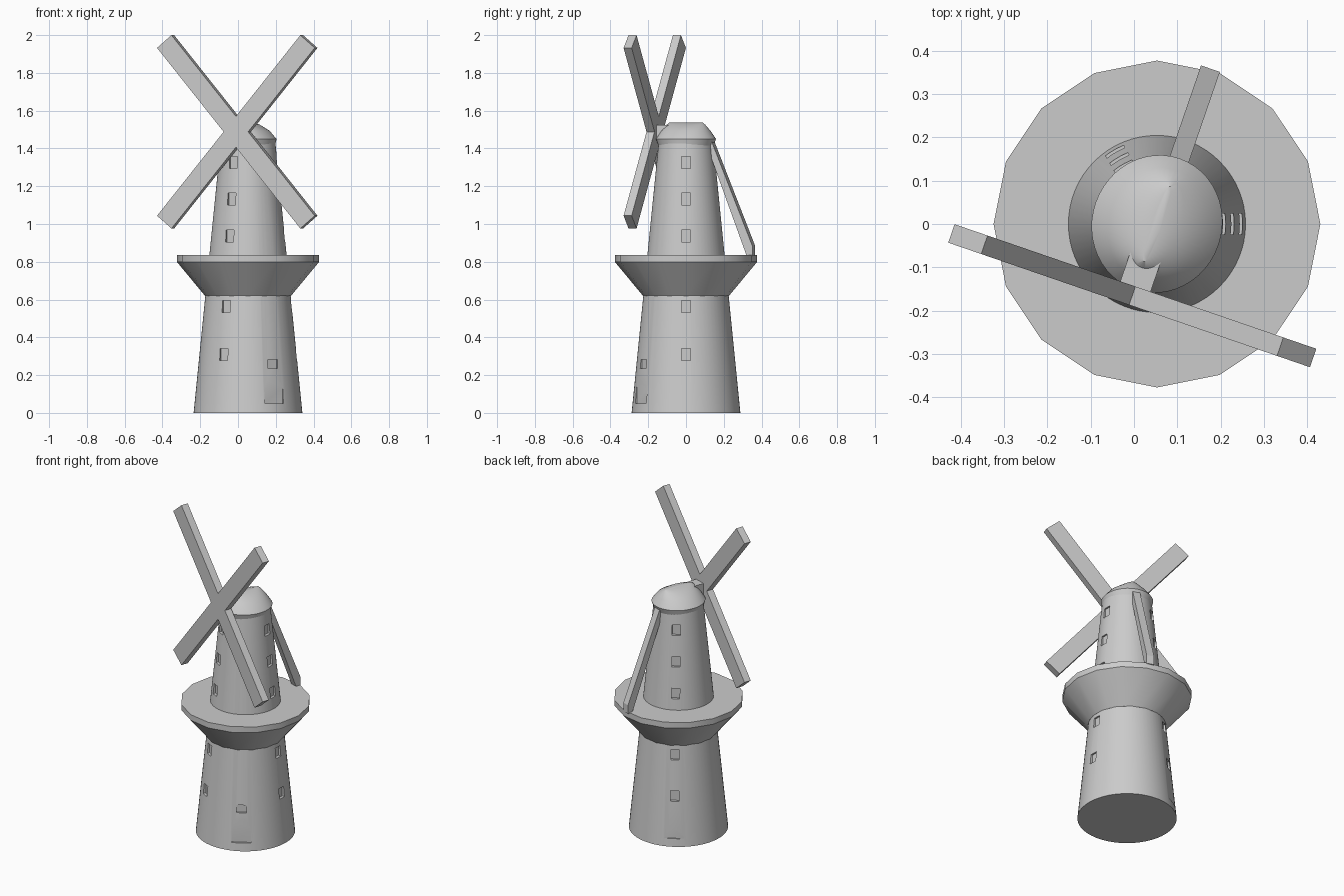
import bpy, bmesh
from math import sin, cos, pi, radians
from mathutils import Matrix, Vector

if "Cube" in bpy.data.objects:
    bpy.data.objects.remove(bpy.data.objects["Cube"])

CX = 0.053                                   # tower axis
YAW = radians(-19)                           # heading of cap and sails
AXIS = Matrix.Translation((CX, 0, 0))
HEAD = AXIS @ Matrix.Rotation(YAW, 4, 'Z')


def tower_r(z):
    return 0.288 - 0.1 * z


def make(name, bm, mat, smooth=None):
    bmesh.ops.recalc_face_normals(bm, faces=bm.faces)
    me = bpy.data.meshes.new(name)
    bm.to_mesh(me)
    bm.free()
    me.transform(mat)
    ob = bpy.data.objects.new(name, me)
    bpy.context.collection.objects.link(ob)
    if smooth:
        shade(ob, smooth)
    return ob


def shade(ob, angle):
    bpy.ops.object.select_all(action='DESELECT')
    ob.select_set(True)
    bpy.context.view_layer.objects.active = ob
    bpy.ops.object.shade_smooth_by_angle(angle=radians(angle))


def loft(rings, n):
    # rings of (x radius, y radius, z), capped at both ends
    bm = bmesh.new()
    loops = [[bm.verts.new((a * cos(2 * pi * i / n), b * sin(2 * pi * i / n), z))
              for i in range(n)] for a, b, z in rings]
    for lo, hi in zip(loops, loops[1:]):
        for i in range(n):
            j = (i + 1) % n
            bm.faces.new((lo[i], lo[j], hi[j], hi[i]))
    bm.faces.new(loops[0])
    bm.faces.new(loops[-1])
    return bm


def prism(points, thickness):
    # outline extruded symmetrically along its normal
    bm = bmesh.new()
    pts = [Vector(p) for p in points]
    off = Vector(thickness) / 2
    f = bm.faces.new([bm.verts.new(p - off) for p in pts])
    g = bmesh.ops.extrude_face_region(bm, geom=[f])['geom']
    bmesh.ops.translate(bm, vec=off * 2,
                        verts=[v for v in g if isinstance(v, bmesh.types.BMVert)])
    return bm


def add_box(bm, lo, hi, mat=Matrix()):
    lo, hi = Vector(lo), Vector(hi)
    size = hi - lo
    m = mat @ Matrix.Translation((lo + hi) / 2) @ Matrix.Diagonal((*size, 1))
    bmesh.ops.create_cube(bm, size=1, matrix=m)


# tapered tower
tower = make("tower", loft([(tower_r(z), tower_r(z), z) for z in (0, 1.43)], 64), AXIS)

# window and door recesses
cut = bmesh.new()
for deg in (0, 120, 240):
    turn = Matrix.Rotation(radians(deg), 4, 'Z')
    for z in (0.31, 0.563, 0.937, 1.132, 1.325):
        d = tower_r(z) - 0.014
        add_box(cut, (d, -0.024, z - 0.032), (d + 0.06, 0.024, z + 0.032), turn)
for deg, d in ((-60, 0.268), (120, 0.276)):
    add_box(cut, (d, -0.057, 0.05), (d + 0.06, 0.057, 0.215),
            Matrix.Rotation(radians(deg), 4, 'Z'))
add_box(cut, (0.251, -0.03, 0.235), (0.31, 0.03, 0.282),
        Matrix.Rotation(radians(-60), 4, 'Z'))
cutter = make("recess_cutter", cut, AXIS)
cutter.hide_render = True
mod = tower.modifiers.new("recesses", 'BOOLEAN')
mod.operation = 'DIFFERENCE'
mod.solver = 'EXACT'
mod.object = cutter
bpy.context.view_layer.objects.active = tower
bpy.ops.object.modifier_apply(modifier=mod.name)
bpy.data.objects.remove(cutter)
shade(tower, 25)

# sixteen-sided gallery
make("gallery", loft([(r, r, z) for r, z in
                      ((0.228, 0.62), (0.377, 0.8), (0.377, 0.836))], 16), AXIS, 35)

# cap narrowing to a ridge along the sail axis
make("cap", loft([(0.143, 0.147, 1.415), (0.15, 0.16, 1.45), (0.113, 0.132, 1.493),
                  (0.055, 0.106, 1.526), (0.012, 0.092, 1.538)], 48), HEAD, 35)

# square sail shaft
bm = bmesh.new()
add_box(bm, (-0.037, -0.17, 1.451), (0.037, -0.04, 1.525))
make("sail_shaft", bm, HEAD)

# four-armed sail cross as one outline
A, L, W = radians(50), 0.624, 0.0525
HUB_Y, HUB_Z = -0.175, 1.488
side, top = W / sin(A), W / cos(A)
quarter = [(side, 0), (L * cos(A) + W * sin(A), L * sin(A) - W * cos(A)),
           (L * cos(A) - W * sin(A), L * sin(A) + W * cos(A)), (0, top)]
half = quarter + [(-x, z) for x, z in quarter[2:0:-1]]
outline = half + [(-x, -z) for x, z in half]
make("sails", prism([(x, HUB_Y, HUB_Z + z) for x, z in outline], (0, 0.045, 0)), HEAD)

# tail beam from cap to gallery
tail = [(0.115, 1.44), (0.15, 1.44), (0.379, 0.885), (0.379, 0.83), (0.348, 0.83)]
make("tail_beam", prism([(0, y, z) for y, z in tail], (0.046, 0, 0)), HEAD)
